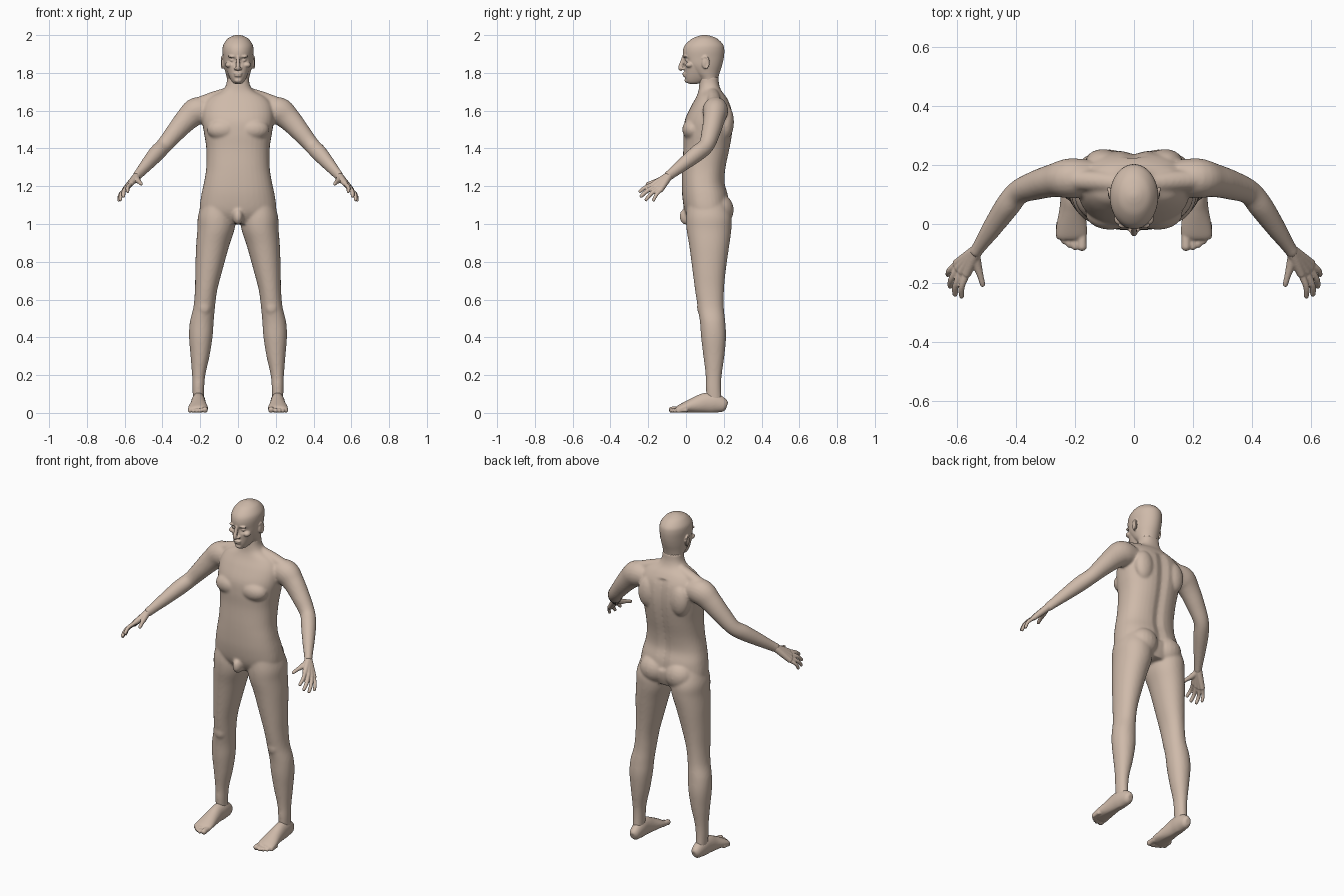
import bpy, bmesh, math
from mathutils import Vector, Matrix

SIDES = (1, -1)


def resample(rows, k=5):
    """Catmull-Rom interpolation of number rows."""
    out = []
    for i in range(len(rows) - 1):
        a, b = rows[max(i - 1, 0)], rows[i]
        c, d = rows[i + 1], rows[min(i + 2, len(rows) - 1)]
        for j in range(k):
            t = j / k
            out.append([0.5 * (2*q + (r - p)*t + (2*p - 5*q + 4*r - s)*t*t
                               + (3*q - p - 3*r + s)*t**3)
                        for p, q, r, s in zip(a, b, c, d)])
    return out + [list(rows[-1])]


def skin(bm, rings):
    """Closed shell through a stack of point rings."""
    vs = [[bm.verts.new(p) for p in ring] for ring in rings]
    n = len(vs[0])
    for a, b in zip(vs, vs[1:]):
        for i in range(n):
            bm.faces.new((a[i], a[(i+1) % n], b[(i+1) % n], b[i]))
    bm.faces.new(vs[0])
    bm.faces.new(vs[-1])
    return [v for ring in vs for v in ring]


def spow(v, p):
    return math.copysign(abs(v) ** p, v)


def loft(bm, rows, s=1, p=1.0, n=36):
    """Horizontal rings: z, centre x, half width, front y, back y."""
    rings = []
    for z, cx, hw, yf, yb in resample(rows):
        ang = [2 * math.pi * i / n for i in range(n)]
        rings.append([(s*(cx + hw*spow(math.cos(a), p)),
                       (yf+yb)/2 + (yb-yf)/2*spow(math.sin(a), p), z) for a in ang])
    return skin(bm, rings)


def tube(bm, rows, s=1, n=20):
    """Tube along a path: x, y, z, side radius, up radius."""
    rows = resample([r if len(r) == 5 else (*r, r[3]) for r in rows])
    pts = [Vector(r[:3]) for r in rows]
    rings = []
    for i, r in enumerate(rows):
        t = (pts[min(i+1, len(pts)-1)] - pts[max(i-1, 0)]).normalized()
        side = t.cross(Vector((0, 0, 1))).normalized()
        up = side.cross(t)
        ring = []
        for j in range(n):
            a = 2 * math.pi * j / n
            q = pts[i] + side*r[3]*math.cos(a) + up*r[4]*math.sin(a)
            ring.append((s*q.x, q.y, q.z))
        rings.append(ring)
    return skin(bm, rings)


def blob(bm, pos, size):
    bmesh.ops.create_uvsphere(bm, u_segments=20, v_segments=12, radius=1,
                              matrix=Matrix.Translation(pos) @ Matrix.Diagonal((*size, 1)))


def finish(bm, name, voxel, smooth, mirror=False):
    """Fuse the overlapping shells into one smooth skin."""
    bmesh.ops.recalc_face_normals(bm, faces=bm.faces)
    me = bpy.data.meshes.new(name)
    bm.to_mesh(me)
    bm.free()
    ob = bpy.data.objects.new(name, me)
    bpy.context.collection.objects.link(ob)
    m = ob.modifiers.new("fuse", 'REMESH')
    m.mode, m.voxel_size, m.use_smooth_shade = 'VOXEL', voxel, True
    m = ob.modifiers.new("soften", 'SMOOTH')
    m.iterations = smooth
    if mirror:
        ob.modifiers.new("mirror", 'MIRROR').use_mirror_merge = False
    mat = bpy.data.materials.get("skin") or bpy.data.materials.new("skin")
    mat.diffuse_color = (0.62, 0.49, 0.40, 1)
    me.materials.append(mat)


# torso with spine groove
bm = bmesh.new()
torso = loft(bm, [(1.0, 0, .10, .03, .21), (1.04, 0, .19, .005, .225), (1.08, 0, .203, -.01, .23),
                  (1.15, 0, .195, -.02, .225), (1.22, 0, .18, -.022, .207), (1.30, 0, .168, -.02, .213),
                  (1.40, 0, .168, -.014, .234), (1.48, 0, .18, -.014, .247), (1.55, 0, .19, -.006, .25),
                  (1.62, 0, .185, .025, .24), (1.67, 0, .15, .053, .215), (1.705, 0, .085, .066, .188),
                  (1.74, 0, .062, .07, .175), (1.78, 0, .058, .072, .172)], p=.85)
for v in torso:
    if v.co.y > .14 and 1.1 < v.co.z < 1.65:
        v.co.y -= .014 * math.exp(-(v.co.x / .025) ** 2)
blob(bm, (0, .005, 1.04), (.028, .04, .045))

for s in SIDES:
    # chest, shoulder blades, buttocks, shoulder slope
    blob(bm, (s*.08, .035, 1.5), (.085, .055, .058))
    blob(bm, (s*.105, .212, 1.54), (.06, .042, .09))
    blob(bm, (s*.083, .175, 1.075), (.088, .078, .085))
    tube(bm, [(.03, .135, 1.695, .035), (.12, .145, 1.668, .036), (.21, .15, 1.635, .036)], s)
    # arm
    tube(bm, [(.14, .155, 1.60, .06, .06), (.215, .155, 1.598, .068, .074), (.27, .148, 1.555, .057, .063),
              (.33, .132, 1.488, .05, .052), (.39, .108, 1.417, .042, .043), (.43, .06, 1.375, .042, .044),
              (.48, -.012, 1.318, .034, .036), (.523, -.075, 1.268, .024, .028),
              (.54, -.10, 1.25, .022, .027)], s)
    # leg
    loft(bm, [(.05, .21, .028, .11, .19), (.13, .21, .031, .105, .186), (.2, .208, .035, .104, .189),
              (.3, .201, .05, .092, .203), (.4, .197, .062, .08, .212), (.48, .192, .063, .074, .208),
              (.56, .179, .057, .062, .2), (.65, .169, .059, .048, .201), (.75, .155, .071, .035, .21),
              (.88, .135, .087, .018, .228), (.97, .117, .098, .003, .24), (1.04, .113, .099, .0, .24),
              (1.12, .105, .085, .01, .21)], s, p=.95)
    blob(bm, (s*.178, .082, .56), (.034, .024, .045))
finish(bm, "body", .007, 7)

# head: skull with eye sockets, jaw, features
bm = bmesh.new()
skull = loft(bm, [(1.72, 0, .058, .075, .17), (1.765, 0, .058, .07, .17), (1.80, 0, .066, .03, .178),
                  (1.84, 0, .075, -.006, .191), (1.88, 0, .079, -.016, .2), (1.92, 0, .082, -.016, .203),
                  (1.95, 0, .077, -.003, .196), (1.98, 0, .056, .03, .167), (1.995, 0, .03, .065, .132),
                  (2.001, 0, .008, .09, .105)], n=64)
for v in skull:
    if v.co.y < .06:
        d = ((abs(v.co.x) - .03) / .02) ** 2 + ((v.co.z - 1.867) / .014) ** 2
        v.co.y += .014 * math.exp(-d)
loft(bm, [(1.742, 0, .018, .018, .06), (1.75, 0, .03, .003, .09), (1.775, 0, .045, -.006, .12),
          (1.81, 0, .058, -.008, .13), (1.845, 0, .066, -.008, .13), (1.855, 0, .06, .01, .12)], p=.9)
tube(bm, [(0, -.012, 1.885, .009), (0, -.022, 1.855, .01), (0, -.03, 1.827, .012), (0, -.02, 1.815, .008)])
blob(bm, (0, -.009, 1.797), (.024, .011, .006))
blob(bm, (0, -.007, 1.785), (.021, .011, .006))
blob(bm, (0, .006, 1.76), (.02, .014, .013))
for s in SIDES:
    blob(bm, (s*.013, -.016, 1.822), (.009, .012, .008))
    blob(bm, (s*.031, -.004, 1.887), (.024, .012, .007))
    blob(bm, (s*.03, .008, 1.867), (.014, .012, .009))
    blob(bm, (s*.048, .018, 1.842), (.02, .022, .015))
    # ear with a raised rim
    blob(bm, (s*.079, .10, 1.852), (.009, .017, .03))
    rim = [(.083 + .004*math.sin(a), .102 + .019*math.sin(a), 1.855 + .031*math.cos(a), .005)
           for a in (-.9, -.3, .3, 1, 1.7, 2.4, 3)]
    tube(bm, rim, s, 10)
finish(bm, "head", .004, 3)

# hand: palm strands fused with fingers and thumb
bm = bmesh.new()
wrist = Vector((.532, -.088, 1.258))
for knuckle, tip, r in [((.568, -.172, 1.212), (.584, -.25, 1.168), .0105),
                        ((.585, -.165, 1.197), (.607, -.243, 1.142), .011),
                        ((.598, -.152, 1.184), (.624, -.216, 1.123), .0105),
                        ((.604, -.136, 1.177), (.632, -.175, 1.12), .0095)]:
    k, t = Vector(knuckle), Vector(tip)
    mid = (k + t) / 2 + Vector((.008, -.002, .005))
    tube(bm, [(*wrist, .021), (*((wrist + k) / 2), .018), (*k, .0145)], n=14)
    tube(bm, [(*k, r + .001), (*mid, r), (*t.lerp(mid, .15), r * .85), (*t, r * .4)], n=14)
tube(bm, [(.54, -.10, 1.248, .018), (.532, -.138, 1.232, .016), (.521, -.175, 1.222, .011),
          (.513, -.205, 1.212, .009), (.511, -.213, 1.21, .004)], n=14)
finish(bm, "hand", .0035, 3, True)

# foot: heel-to-ball shell plus five toes, sole flattened on the floor
bm = bmesh.new()
tube(bm, [(.205, .216, .035, .014, .02), (.206, .20, .04, .028, .036), (.208, .15, .052, .036, .053),
          (.21, .10, .052, .038, .053), (.21, .05, .041, .043, .043), (.211, 0, .03, .051, .03),
          (.212, -.035, .021, .053, .021), (.212, -.05, .016, .047, .014)], n=28)
for x, y, r in [(.176, -.09, .0155), (.2, -.088, .0115), (.219, -.08, .011),
                (.237, -.068, .0105), (.254, -.052, .0105)]:
    tube(bm, [(x, y + .06, r + .004, r), (x, y + .03, r + .003, r), (x, y + .01, r, r * 1.05),
              (x, y, r - .003, r * .5)], n=14)
for v in bm.verts:
    v.co.z = max(v.co.z, .002)
finish(bm, "foot", .0045, 3, True)
